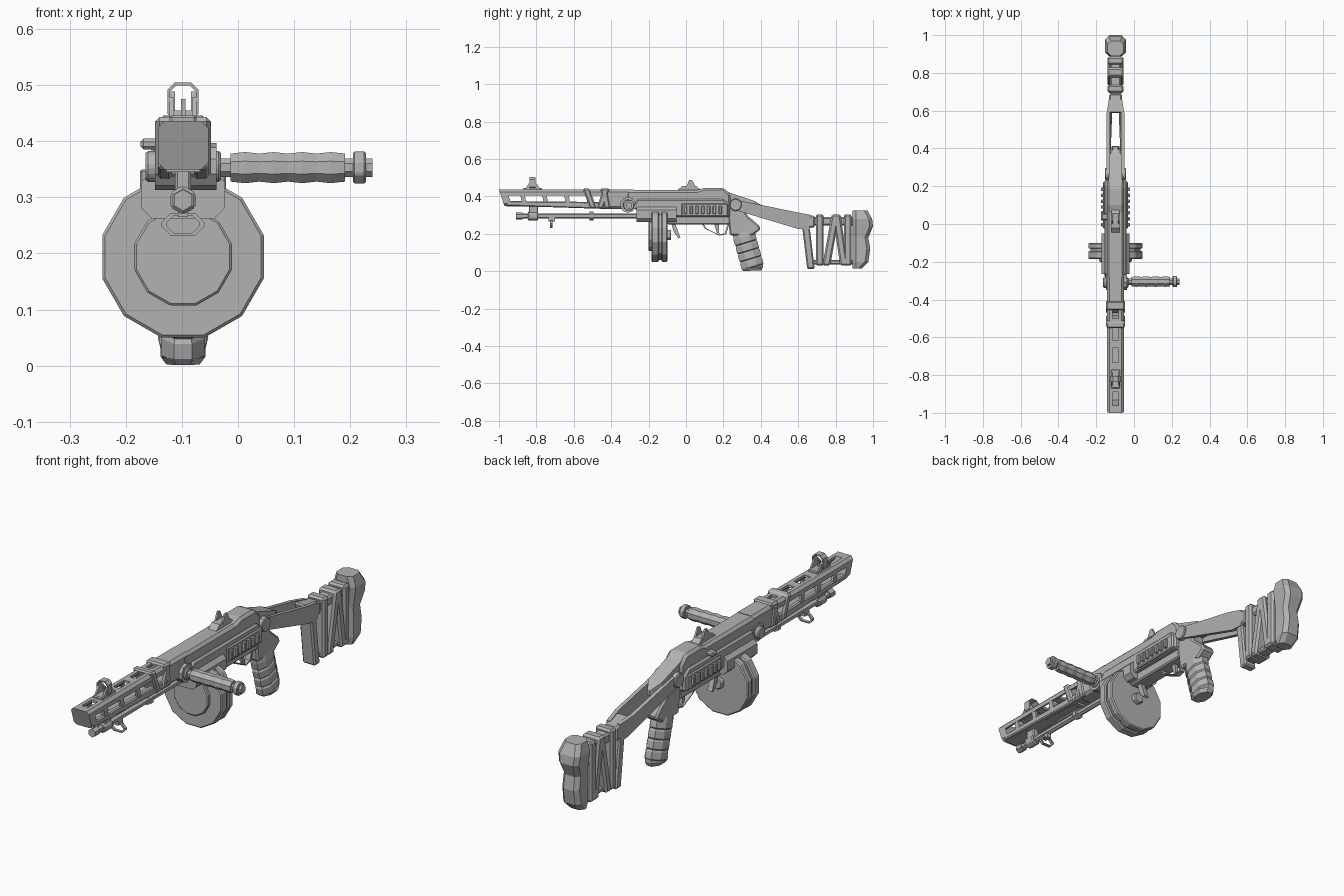
import bpy, bmesh, math
from mathutils import Vector

if "Cube" in bpy.data.objects:
    bpy.data.objects.remove(bpy.data.objects["Cube"], do_unlink=True)

CENTRE = Vector((-.098, 0, 0))  # middle plane of the body
SIDES = {"left": 1, "right": -1}
TOP = .436      # top of the shroud
TUBE = .295     # height of the under tube
PIVOT = .355    # height of the two pivots
DRUM = .194     # height of the drum axis

grey = bpy.data.materials.new("plain grey")
grey.use_nodes = True
grey.diffuse_color = (.45, .45, .45, 1)
grey.node_tree.nodes["Principled BSDF"].inputs["Base Color"].default_value = grey.diffuse_color


def loft(name, rings, closed=False, bevel=0):
    """Skin a list of equal-length rings, capped unless closed on itself."""
    bm = bmesh.new()
    loops = [[bm.verts.new(Vector(point) + CENTRE) for point in ring] for ring in rings]
    following = loops[1:] + loops[:1] if closed else loops[1:]
    for ring, other in zip(loops, following):
        for i in range(len(ring)):
            bm.faces.new((ring[i - 1], ring[i], other[i], other[i - 1]))
    if not closed:
        bm.faces.new(loops[0])
        bm.faces.new(loops[-1])
    bmesh.ops.recalc_face_normals(bm, faces=bm.faces)
    mesh = bpy.data.meshes.new(name)
    bm.to_mesh(mesh)
    bm.free()
    mesh.materials.append(grey)
    part = bpy.data.objects.new(name, mesh)
    bpy.context.collection.objects.link(part)
    if bevel:
        chamfer = part.modifiers.new("chamfer", "BEVEL")
        chamfer.width, chamfer.segments = bevel, 1


def place(axis, points, depth):
    return [(depth, u, v) if axis == "x" else (u, depth, v) for u, v in points]


def prism(name, axis, points, start, end, bevel=0):
    loft(name, [place(axis, points, start), place(axis, points, end)], bevel=bevel)


def slab(name, points, half_width, bevel=0):
    """Side outline (y, z) extruded evenly about the middle plane."""
    prism(name, "x", points, -half_width, half_width, bevel)


def rectangle(front, back, low, high):
    return [(front, low), (back, low), (back, high), (front, high)]


def box(name, half_width, front, back, low, high, bevel=0):
    slab(name, rectangle(front, back, low, high), half_width, bevel)


def leaning(top, low_centre, half, low, high):
    """Upright parallelogram whose top and bottom have different centres."""
    return [(top - half, high), (top + half, high), (low_centre + half, low), (low_centre - half, low)]


def octagon(half_width, low, high, cut):
    half = [(half_width - cut, low), (half_width, low + cut),
            (half_width, high - cut), (half_width - cut, high)]
    return half + [(-x, z) for x, z in reversed(half)]


def circle(u, v, radius, sides):
    turns = [math.tau * (i + .5) / sides for i in range(sides)]
    return [(u + radius * math.cos(a), v + radius * math.sin(a)) for a in turns]


def turned(name, axis, u, v, sides, profile):
    loft(name, [place(axis, circle(u, v, radius, sides), depth) for depth, radius in profile])


def disc(name, axis, u, v, sides, radius, start, end, bevel=0):
    prism(name, axis, circle(u, v, radius, sides), start, end, bevel)


def frame(name, axis, outer, start, end, opening):
    """Flat ring: the outline with a smaller copy of itself cut out."""
    middle = sum((Vector(p) for p in outer), Vector((0, 0))) / len(outer)
    inner = [middle.lerp(Vector(p), opening) for p in outer]
    loft(name, [place(axis, outer, start), place(axis, outer, end),
                place(axis, inner, end), place(axis, inner, start)], closed=True)


# Barrel shroud: slanted nose, solid rear, rails with posts and ties
section = octagon(.045, .35, TOP, .012)
loft("shroud_nose", [[(x, front + (TOP - z) / 3, z) for x, z in section] for front in (-1, -.96)])
prism("shroud_rear", "y", octagon(.045, .333, TOP, .012), -.44, -.28)
slab("shroud_floor", rectangle(-.96, -.43, .345, .355), .03)
for side, s in SIDES.items():
    rail = [(.036, .404), (.045, .404), (.045, .424), (.033, TOP), (.016, TOP), (.016, .425)]
    prism(side + "_top_rail", "y", [(s * x, z) for x, z in rail], -.97, -.43)
    prism(side + "_low_rail", "x", [(-.96, .35), (-.43, .333), (-.43, .37), (-.96, .375)],
          s * .02, s * .045, .005)
for i in range(4):
    y = -.87 + i * .117
    box("shroud_top_tie", .02, y - .02, y + .02, .424, TOP)
    for side, s in SIDES.items():
        prism(side + "_shroud_post", "x", leaning(y - .005, y + .005, .012, .36, .415),
              s * .033, s * .044)

# Slanted bands wrapped around the shroud
for top, low in ((-.535, -.495), (-.425, -.46), (-.44, -.42)):
    slab("shroud_band", leaning(top, low, .018, .335, .443), .05, .008)

# Front sight hoop between two wedge cheeks
SIGHT = -.82
box("front_sight_base", .024, SIGHT - .05, SIGHT + .05, .43, .446, .004)
frame("front_sight_hoop", "y", octagon(.028, .435, .505, .014), SIGHT - .016, SIGHT + .016, .84)
box("front_sight_post", .004, SIGHT - .005, SIGHT + .005, .44, .475)
for side, s in SIDES.items():
    cheek = [(SIGHT - .04, .44), (SIGHT + .04, .44), (SIGHT + .014, .478), (SIGHT - .014, .478)]
    prism(side + "_front_sight_cheek", "x", cheek, s * .016, s * .024)

# Tube under the shroud, with cap, collar, clamp, ring and sling loop
disc("under_tube", "y", 0, TUBE, 6, .014, -.9, -.22)
disc("tube_cap", "y", 0, TUBE, 6, .019, -.91, -.875)
disc("tube_collar", "y", 0, TUBE, 6, .026, -.845, -.79, .005)
disc("tube_ring", "y", 0, TUBE, 6, .023, -.515, -.495)
box("tube_clamp", .014, -.84, -.79, .3, .36, .004)
box("loop_stem", .009, -.735, -.7, .265, .29)
frame("sling_loop", "y", octagon(.038, .232, .272, .016), -.727, -.713, .76)

# Side handle with a wavy grip, turning on the forward pivot
disc("handle_pivot", "x", -.31, PIVOT, 10, .042, -.05, .06)
disc("pivot_caps", "x", -.31, PIVOT, 10, .029, -.067, .068, .005)
wave = [(.085 + i * .0255, .0285 - .0015 * math.cos(math.pi * i)) for i in range(9)]
turned("handle_grip", "x", -.305, .353, 8, wave)
disc("handle_rod", "x", -.305, .353, 8, .018, .06, .338)
disc("handle_collar", "x", -.305, .353, 8, .031, .303, .326, .003)

# Receiver: cover, body, forward housing, lower frame and ribbed side panels
slab("receiver_cover", [(-.32, .35), (-.32, .434), (.06, .434), (.1, .446),
                        (.2, .446), (.24, .41), (.24, .35)], .046, .012)
slab("receiver_body", [(-.29, .335), (-.26, .385), (.2, .385), (.235, .36),
                       (.235, .29), (-.08, .29)], .058, .008)
prism("magazine_housing", "y", octagon(.075, .262, .347, .02), -.265, -.05)
box("lower_frame", .036, -.1, .235, .25, .3, .006)
for side, s in SIDES.items():
    prism(side + "_vent_panel", "x", rectangle(-.025, .225, .293, .362), s * .05, s * .065, .005)
    for i in range(7):
        y = i * .031
        prism(side + "_vent_rib", "x", rectangle(y - .012, y + .006, .305, .35), s * .06, s * .077, .004)
prism("charging_handle", "x", rectangle(.02, .055, .385, .405), -.076, -.04, .006)

# Rear sight
slab("rear_sight_base", [(-.05, .43), (-.02, .455), (.055, .455), (.085, .43)], .02)
for side, s in SIDES.items():
    leaf = [(0, .45), (.018, .489), (.032, .489), (.052, .45)]
    prism(side + "_rear_sight_leaf", "x", leaf, s * .014, s * .022)

# Drum magazine: two rims around a groove, raised front disc, rear hub
disc("drum_front_rim", "y", 0, DRUM, 12, .149, -.185, -.144, .005)
disc("drum_groove", "y", 0, DRUM, 12, .138, -.15, -.12)
disc("drum_rear_rim", "y", 0, DRUM, 12, .149, -.131, -.1, .005)
disc("drum_front_disc", "y", 0, DRUM, 12, .09, -.2, -.18, .004)
disc("drum_hub", "y", 0, DRUM, 6, .028, -.105, -.08, .004)
box("drum_neck", .045, -.19, -.105, .26, .34)

# Magazine catch, trigger and guard
slab("magazine_catch", [(-.08, .26), (-.065, .21), (-.04, .175), (-.03, .18), (-.06, .26)], .012)
frame("trigger_guard", "x", [(.08, .262), (.1, .228), (.18, .19), (.215, .198), (.235, .262)],
      -.013, .013, .85)
slab("trigger", [(.15, .255), (.165, .205), (.178, .2), (.175, .255)], .008)

# Rear frame and the pointed spine behind the receiver
slab("rear_frame", [(.21, .41), (.27, .4), (.32, .35), (.325, .3), (.39, .245),
                    (.4, .225), (.355, .19), (.235, .19)], .034, .008)
loft("spine_wedge", [place("y", rectangle(-half, half, .33, high), y)
                     for y, half, high in ((.22, .036, .425), (.36, .034, .378), (.41, .006, .35))])


# Grip: four stacked tapered ribs on a tilted axis
def grip_ring(y, z, length, width, tilt):
    return [(u, y + v, z + tilt * v) for u, v in
            ((u * width, v * length) for u, v in circle(0, 0, 1, 8))]


rings = [grip_ring(.305, .215, .058, .036, .3)]
for i in range(4):
    y, z = .312 + i * .012, .185 - i * .043
    rings += [grip_ring(y, z, .063, .042, .3), grip_ring(y + .008, z - .03, .063, .043, .3),
              grip_ring(y + .01, z - .035, .058, .038, .3)]
rings += [grip_ring(.353, .018, .064, .043, .1), grip_ring(.355, .003, .053, .032, .04)]
loft("grip", rings)

# Stock arms converging from the rear pivot to a joint block
disc("stock_pivot", "x", .265, PIVOT, 10, .034, -.056, .056, .004)
arm = [(.25, .385), (.58, .318), (.66, .302), (.66, .222), (.6, .226), (.26, .328)]
for side, s in SIDES.items():
    loft(side + "_stock_arm", [[(s * (x - (.013 if y > .59 else 0)), y, z) for y, z in arm]
                               for x in (.03, .048)])
slab("arm_joint", [(.585, .312), (.69, .295), (.69, .235), (.61, .225)], .034, .008)

# Stock skeleton with slanted wrapped bands
box("stock_top_bar", .03, .64, .92, .245, .29, .008)
box("stock_low_bar", .025, .66, .92, .035, .06, .006)
slab("stock_front_post", leaning(.642, .668, .02, .012, .23), .032, .007)
for top, low in ((.715, .715), (.8, .75), (.805, .845), (.865, .865)):
    slab("stock_band", leaning(top, low, .021, .03, .304), .043, .009)

# Butt pad, pinched in the middle and fuller at the top
rows = ((.015, .94, .036), (.05, .975, .045), (.12, .985, .043), (.18, .975, .042),
        (.24, 1, .05), (.28, .995, .055), (.326, .97, .042))
loft("butt_pad", [[(x, y, z) for x, y in octagon(half, .89, back, .018)] for z, back, half in rows])
